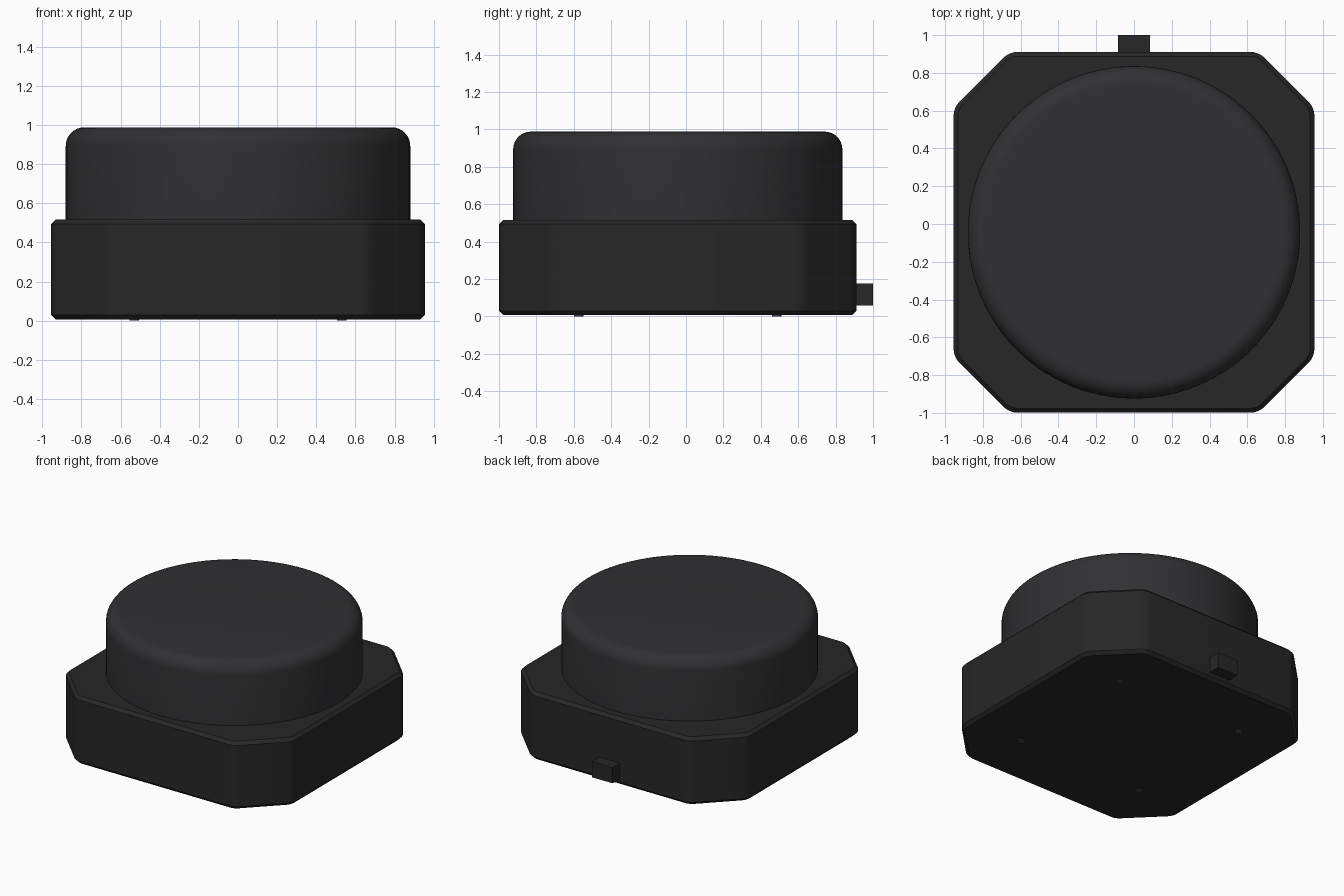
import bpy, bmesh, math

if "Cube" in bpy.data.objects:
    bpy.data.objects.remove(bpy.data.objects["Cube"])

CY = -0.044          # centre of the housing in y
HALF = 0.955         # half width of the housing
FLAT = 0.66          # half length of each straight side
Z0, Z1 = 0.007, 0.516


def material(name, rgb):
    m = bpy.data.materials.new(name)
    m.diffuse_color = (*rgb, 1)
    m.use_nodes = True
    m.node_tree.nodes["Principled BSDF"].inputs["Base Color"].default_value = m.diffuse_color
    return m


def finish(bm, name, mat, location=(0, CY, 0)):
    bmesh.ops.recalc_face_normals(bm, faces=bm.faces)
    mesh = bpy.data.meshes.new(name)
    bm.to_mesh(mesh)
    bm.free()
    ob = bpy.data.objects.new(name, mesh)
    ob.location = location
    mesh.materials.append(mat)
    bpy.context.collection.objects.link(ob)
    bpy.ops.object.select_all(action='DESELECT')
    ob.select_set(True)
    bpy.context.view_layer.objects.active = ob
    bpy.ops.object.shade_smooth_by_angle(angle=math.radians(30))
    return ob


housing_mat = material("housing_black", (0.02, 0.02, 0.02))
cap_mat = material("cap_charcoal", (0.03, 0.03, 0.033))
foot_mat = material("foot_grey", (0.06, 0.06, 0.06))

# Housing: octagonal block with softened corners and chamfered rims
bm = bmesh.new()
outline = [(HALF, -FLAT), (HALF, FLAT), (FLAT, HALF), (-FLAT, HALF),
           (-HALF, FLAT), (-HALF, -FLAT), (-FLAT, -HALF), (FLAT, -HALF)]
base = bm.faces.new([bm.verts.new((x, y, Z0)) for x, y in outline])
up = bmesh.ops.extrude_face_region(bm, geom=[base], use_keep_orig=True)["geom"]
bmesh.ops.translate(bm, vec=(0, 0, Z1 - Z0),
                    verts=[g for g in up if isinstance(g, bmesh.types.BMVert)])
uprights = [e for e in bm.edges if abs(e.verts[0].co.z - e.verts[1].co.z) > 0.1]
bmesh.ops.bevel(bm, geom=uprights, offset=0.04, segments=4, profile=0.5,
                affect='EDGES')
rims = [e for e in bm.edges if abs(e.verts[0].co.z - e.verts[1].co.z) < 0.01]
bmesh.ops.bevel(bm, geom=rims, offset=0.023, segments=1, affect='EDGES')
finish(bm, "housing", housing_mat)

# Round cap: lathed profile with a rounded top edge
R, TOP, FILLET, SIDES = 0.88, 0.988, 0.095, 96
profile = [(R, Z1 - 0.02)]
for i in range(9):
    a = math.radians(90 * i / 8)
    profile.append((R - FILLET + FILLET * math.cos(a),
                    TOP - FILLET + FILLET * math.sin(a)))
bm = bmesh.new()
rings = [[bm.verts.new((r * math.cos(2 * math.pi * k / SIDES),
                        r * math.sin(2 * math.pi * k / SIDES), z))
          for k in range(SIDES)] for r, z in profile]
for lo, hi in zip(rings, rings[1:]):
    for k in range(SIDES):
        n = (k + 1) % SIDES
        bm.faces.new((lo[k], lo[n], hi[n], hi[k]))
bm.faces.new(rings[-1])
bm.faces.new(rings[0][::-1])
finish(bm, "round_cap", cap_mat)

# Connector plug at the back
bm = bmesh.new()
bmesh.ops.create_cube(bm, size=1)
bmesh.ops.scale(bm, vec=(0.172, 0.13, 0.118), verts=bm.verts)
finish(bm, "rear_connector", housing_mat, (0, 0.935, 0.116))

# Four tiny feet under the housing
for sx in (-1, 1):
    for sy in (-1, 1):
        bm = bmesh.new()
        bmesh.ops.create_cone(bm, cap_ends=True, segments=24, radius1=0.025,
                              radius2=0.025, depth=0.02)
        finish(bm, "foot", foot_mat, (sx * 0.53, CY + sy * 0.53, 0.01))
